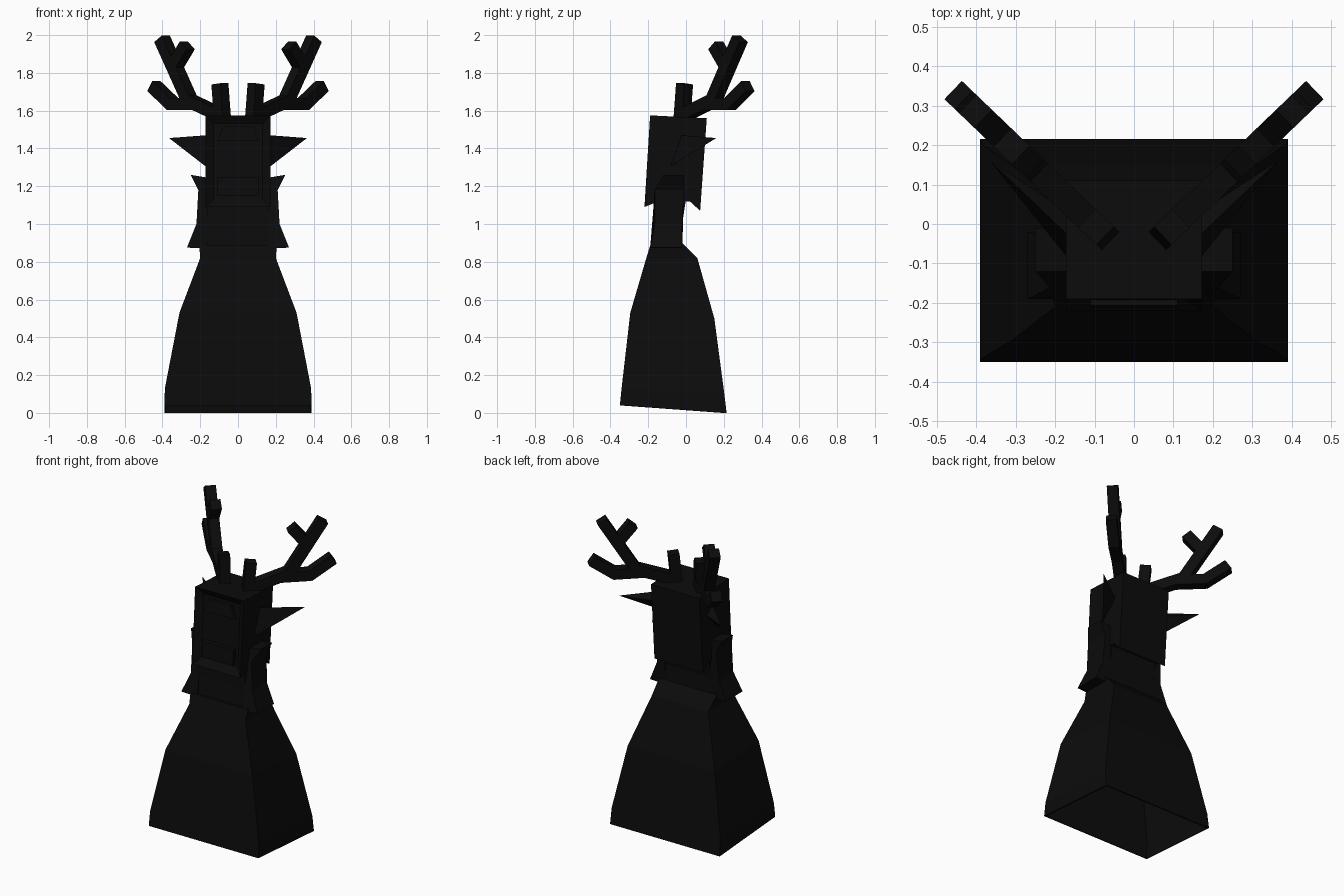
import bpy, bmesh
from mathutils import Vector

cube = bpy.data.objects.get("Cube")
if cube:
    bpy.data.objects.remove(cube, do_unlink=True)

black = bpy.data.materials.new("near_black")
black.use_nodes = True
black.diffuse_color = (0.0035, 0.0035, 0.0035, 1)
black.node_tree.nodes["Principled BSDF"].inputs["Base Color"].default_value = black.diffuse_color


def finish(name, bm):
    bmesh.ops.recalc_face_normals(bm, faces=bm.faces)
    mesh = bpy.data.meshes.new(name)
    bm.to_mesh(mesh)
    bm.free()
    mesh.materials.append(black)
    obj = bpy.data.objects.new(name, mesh)
    bpy.context.collection.objects.link(obj)
    return obj


def loft(name, rings, cap_bottom=True):
    """Stack rectangles given as half width, front y and z, back y and z."""
    bm = bmesh.new()
    loops = [[bm.verts.new(c) for c in
              ((-w, yf, zf), (w, yf, zf), (w, yb, zb), (-w, yb, zb))]
             for w, yf, zf, yb, zb in rings]
    for low, high in zip(loops, loops[1:]):
        for i in range(4):
            j = (i + 1) % 4
            bm.faces.new((low[i], low[j], high[j], high[i]))
    bm.faces.new(loops[-1])
    if cap_bottom:
        bm.faces.new(loops[0][::-1])
    return finish(name, bm)


def hull(name, points):
    bm = bmesh.new()
    for p in points:
        bm.verts.new(p)
    bmesh.ops.convex_hull(bm, input=bm.verts)
    return finish(name, bm)


def prism(name, front, back):
    """Join two matching outlines with side walls."""
    bm = bmesh.new()
    a = [bm.verts.new(p) for p in front]
    b = [bm.verts.new(p) for p in back]
    bm.faces.new(a)
    bm.faces.new(b[::-1])
    for i in range(len(a)):
        j = (i + 1) % len(a)
        bm.faces.new((a[i], a[j], b[j], b[i]))
    return bm if name is None else finish(name, bm)


# Hollow robe, open underneath
robe = loft("robe", [
    (0.39, -0.35, 0.04, 0.215, 0.0),
    (0.387, -0.341, 0.13, 0.203, 0.1),
    (0.31, -0.295, 0.53, 0.15, 0.5),
    (0.20, -0.21, 0.82, 0.06, 0.82),
    (0.205, -0.19, 0.885, -0.02, 0.9)], cap_bottom=False)
shell = robe.modifiers.new("thickness", "SOLIDIFY")
shell.thickness = 0.01

loft("neck", [(0.18, -0.18, 0.86, -0.02, 0.86),
              (0.165, -0.165, 1.0, -0.02, 1.0),
              (0.165, -0.165, 1.2, 0.01, 1.2)])

# Hooded head with a notched lower edge and a recessed face
side = [(-0.19, 1.575), (0.11, 1.56), (0.075, 1.07), (0.02, 1.12),
        (-0.17, 1.11), (-0.22, 1.09)]
bm = prism(None, [(-0.172, y, z) for y, z in side], [(0.172, y, z) for y, z in side])
bmesh.ops.recalc_face_normals(bm, faces=bm.faces)
front = min(bm.faces, key=lambda f: f.normal.y)
bmesh.ops.inset_region(bm, faces=[front], thickness=0.06, depth=0)
bmesh.ops.translate(bm, verts=front.verts, vec=(0, 0.03, 0))
finish("head", bm)

# Face details inside the opening
loft("mouth_band", [(0.11, -0.212, 1.15, -0.15, 1.15),
                    (0.11, -0.207, 1.25, -0.15, 1.25)])
loft("brow", [(0.11, -0.192, 1.44, -0.14, 1.44),
              (0.08, -0.185, 1.515, -0.14, 1.515)])


def antler_point(side, s, z):
    return Vector((side * (0.078 + 0.72 * s), -0.025 + 0.69 * s, z))


def tine(name, side, start, end, half=0.032):
    a, b = antler_point(side, *start), antler_point(side, *end)
    across = Vector((side * 0.69, -0.72, 0)).normalized()
    up = (b - a).normalized().cross(across)
    hull(name, [p + across * half * i + up * half * j
                for p in (a, b) for i in (-1, 1) for j in (-1, 1)])


branches = {
    "base_tine": ((0.005, 1.55), (0.025, 1.742)),
    "beam": ((0.0, 1.57), (0.25, 1.655)),
    "upper_branch": ((0.235, 1.635), (0.45, 1.98)),
    "lower_branch": ((0.2, 1.636), (0.38, 1.636)),
    "lower_tip": ((0.365, 1.63), (0.51, 1.73)),
    "small_tine": ((0.36, 1.83), (0.265, 1.945)),
}
lock = [(0.16, 0.87), (0.27, 0.875), (0.22, 1.0), (0.21, 1.18),
        (0.25, 1.26), (0.16, 1.245)]

for label, s in (("left", 1), ("right", -1)):
    for part, (start, end) in branches.items():
        tine(f"{label}_antler_{part}", s, start, end)
    # Pointed ear
    hull(label + "_ear", [(s * 0.165, -0.09, 1.30), (s * 0.165, -0.03, 1.47),
                          (s * 0.165, 0.03, 1.42), (s * 0.365, 0.16, 1.455)])
    # Flared lock of hair beside the neck
    prism(label + "_side_lock",
          [(s * x, -0.19 if z < 0.9 else -0.165 if z < 1.2 else -0.12, z) for x, z in lock],
          [(s * x, -0.02 if z < 1.1 else -0.01, z) for x, z in lock])
